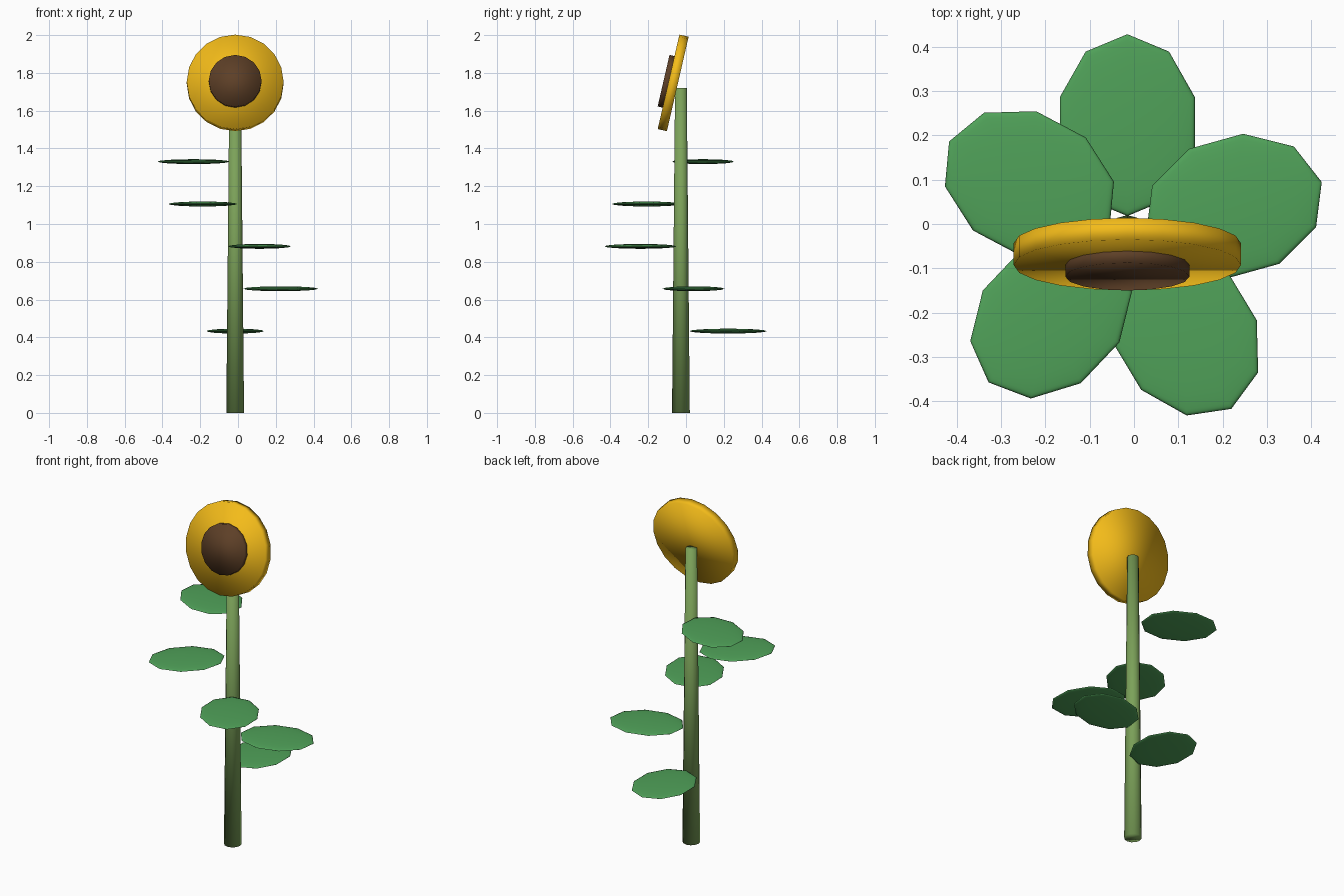
import bpy
import math

if "Cube" in bpy.data.objects:
    bpy.data.objects.remove(bpy.data.objects["Cube"])

CX, CY = -0.015, -0.027          # stem axis
TILT = 0.226                     # flower head leans back


def material(name, rgb):
    m = bpy.data.materials.new(name)
    m.diffuse_color = (*rgb, 1)
    m.use_nodes = True
    m.node_tree.nodes["Principled BSDF"].inputs["Base Color"].default_value = m.diffuse_color
    return m


def finish(name, mat, smooth_angle=None):
    ob = bpy.context.object
    ob.name = name
    ob.data.materials.append(mat)
    if smooth_angle is None:
        bpy.ops.object.shade_smooth()
    else:
        bpy.ops.object.shade_smooth_by_angle(angle=smooth_angle)
    return ob


stem_green = material("stem_green", (0.20, 0.36, 0.10))
leaf_green = material("leaf_green", (0.08, 0.36, 0.10))
yellow = material("petal_yellow", (0.90, 0.50, 0.01))
brown = material("seed_brown", (0.11, 0.05, 0.02))

# Tapered stem
H = 1.72
bpy.ops.mesh.primitive_cone_add(vertices=12, radius1=0.047, radius2=0.031,
                                depth=H, location=(CX, CY, H / 2))
finish("stem", stem_green)

# Flattened leaves spiralling up the stem
for i in range(5):
    a = math.pi / 2 - 1.3 * i
    bpy.ops.mesh.primitive_uv_sphere_add(
        segments=10, ring_count=8, radius=1,
        location=(CX + 0.25 * math.cos(a), CY + 0.25 * math.sin(a), 0.433 + 0.2243 * i),
        rotation=(0, 0, a - math.pi / 2))
    bpy.context.object.scale = (0.16, 0.205, 0.013)
    finish(f"leaf_{i + 1}", leaf_green)


# Flower discs, placed along the tilted facing direction
def disc(name, mat, radius, depth, offset, sides):
    loc = (CX, -0.068 - offset * math.cos(TILT), 1.747 + offset * math.sin(TILT))
    bpy.ops.mesh.primitive_cylinder_add(vertices=sides, radius=radius, depth=depth,
                                        location=loc,
                                        rotation=(math.pi / 2 - TILT, 0, 0))
    return finish(name, mat)


disc("petal_disc", yellow, 0.2565, 0.05, 0, 20)
disc("seed_disc", brown, 0.14, 0.04, 0.032, 16)
